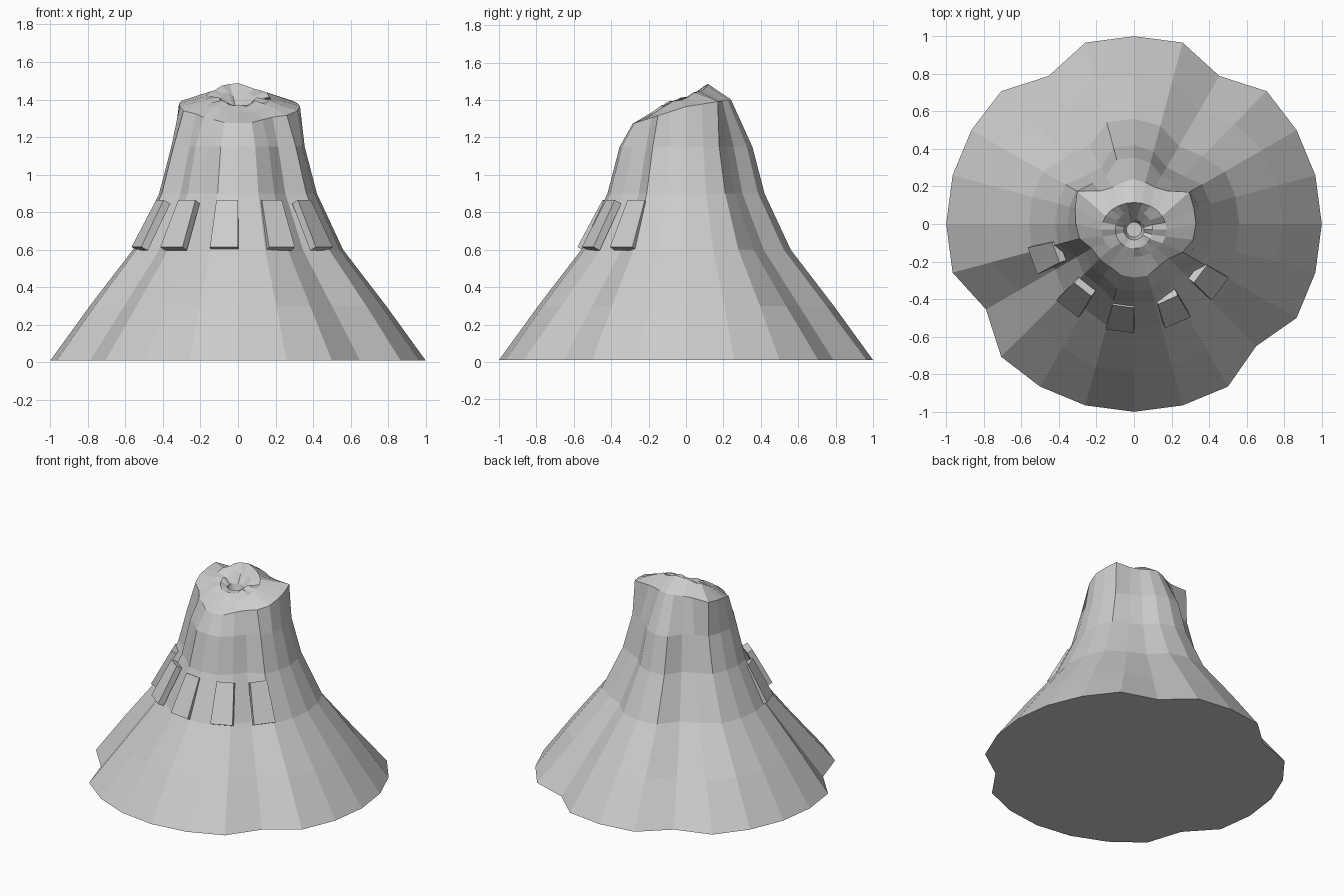
import bpy, bmesh, random
from math import sin, cos, radians
from mathutils import Vector

if "Cube" in bpy.data.objects:
    bpy.data.objects.remove(bpy.data.objects["Cube"])

random.seed(4)
N = 24


def pt(r, i, z, cy=0.0):
    a = radians(360 * i / N)
    return Vector((r * cos(a), cy + r * sin(a), z))


def finish(name, bm):
    bmesh.ops.recalc_face_normals(bm, faces=bm.faces)
    mesh = bpy.data.meshes.new(name)
    bm.to_mesh(mesh)
    bm.free()
    ob = bpy.data.objects.new(name, mesh)
    bpy.context.collection.objects.link(ob)
    return ob


# Flank profile (radius, height) and eroded gullies (side index: low, high depth)
profile = [(1.0, 0.01), (0.79, 0.30), (0.56, 0.60), (0.42, 0.90), (0.355, 1.15)]
gullies = {3: (0, .13), 4: (.09, .17), 5: (0, .05), 8: (.09, .17), 9: (0, .13),
           14: (.09, .16), 15: (0, .10), 16: (0, .10),
           20: (0, .08), 21: (.08, .15)}

# Jagged summit outline, one radius per side
rim = [.33, .33, .34, .25, .225, .23, .24, .23, .225, .25, .35, .325,
       .31, .30, .26, .26, .26, .28, .285, .285, .26, .26, .30, .325]

rings = []
for lvl, (r, z) in enumerate(profile):
    ring = []
    for i in range(N):
        lo, hi = gullies.get(i, (0, 0))
        t = min(1, lvl / 3)
        ring.append(pt(r * (1 - lo * (1 - t) - hi * t), i, z))
    rings.append(ring)

ring = []
for i, r in enumerate(rim):
    p = pt(r, i, 0)
    p.z = 1.365 + p.y * (0.16 if p.y > 0 else 0.32)
    ring.append(p)
rings.append(ring)

# Crater lip, inner slope, vent and vent floor
lip = []
for i in range(N):
    p = pt(0.145, i, 0, -0.03)
    p.x *= 1.2
    p.z = 1.42 + 0.5 * p.y + random.uniform(-.012, .012)
    lip.append(p)
rings.append(lip)
rings.append([pt(0.10, i, 1.40 + 0.2 * sin(radians(15 * i)) * 0.15
                 + random.uniform(-.015, .015), -0.03) for i in range(N)])
rings.append([pt(0.055, i, 1.37, -0.03) for i in range(N)])
rings.append([pt(0.04, i, 1.32, -0.03) for i in range(N)])

bm = bmesh.new()
vs = [[bm.verts.new(p) for p in ring] for ring in rings]
for a, b in zip(vs, vs[1:]):
    for i in range(N):
        j = (i + 1) % N
        bm.faces.new((a[i], a[j], b[j], b[i]))
bm.faces.new(vs[0])
bm.faces.new(vs[-1])
finish("volcano_cone", bm)


# Flat tapered slabs lying on the front slope
def slab(index, angle, r_low=0.565, r_high=0.432):
    a = radians(angle)
    out = Vector((cos(a), sin(a), 0))
    side = Vector((-sin(a), cos(a), 0))
    normal = (out * 0.26 + Vector((0, 0, r_low - r_high))).normalized()
    bm = bmesh.new()
    layers = []
    for d in (-0.03, 0.012):
        corners = [(r_low, -.075, .61), (r_low, .075, .61),
                   (r_high, .058, .86), (r_high, -.058, .86)]
        layers.append([bm.verts.new(out * r + side * s + Vector((0, 0, z)) + normal * d)
                       for r, s, z in corners])
    lo, hi = layers
    bm.faces.new(lo)
    bm.faces.new(hi)
    for i in range(4):
        j = (i + 1) % 4
        bm.faces.new((lo[i], lo[j], hi[j], hi[i]))
    finish(f"slope_slab_{index}", bm)


for k, ang in enumerate((200, 232, 262.5, 294, 323)):
    slab(k + 1, ang)
